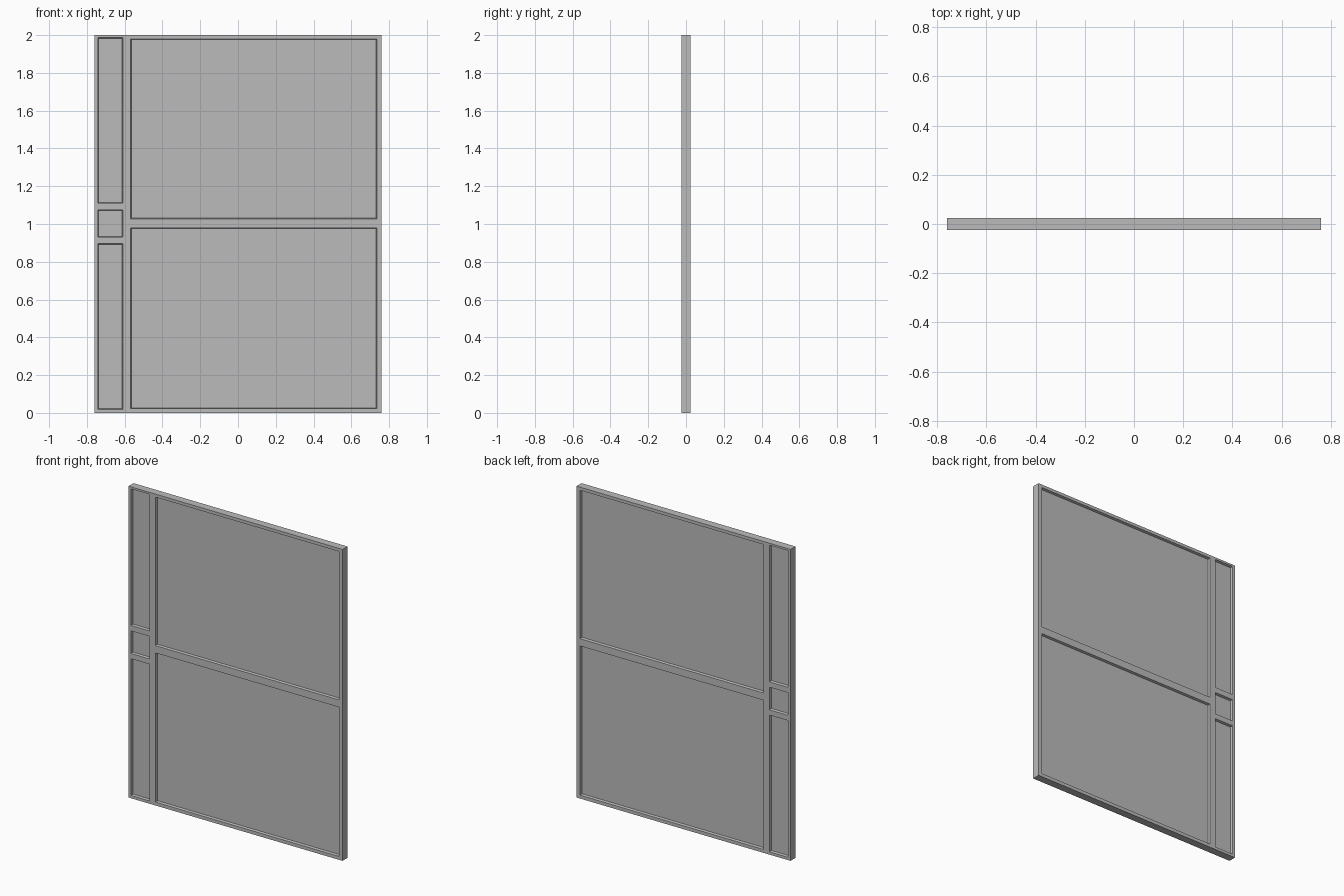
import bpy, bmesh
from mathutils import Vector

if "Cube" in bpy.data.objects:
    bpy.data.objects.remove(bpy.data.objects["Cube"], do_unlink=True)

WIDTH, DEPTH, HEIGHT = 1.52, 0.05, 2.0
RECESS, TAPER = 0.015, 0.004

# Recessed openings as (x range, z ranges)
COLUMNS = [
    ((-0.742, -0.61), [(0.018, 0.896), (0.93, 1.075), (1.11, 1.987)]),
    ((-0.569, 0.735), [(0.022, 0.98), (1.027, 1.98)]),
]

grey = bpy.data.materials.new("plain grey")
grey.use_nodes = True
grey.diffuse_color = (0.5, 0.5, 0.5, 1)
grey.node_tree.nodes["Principled BSDF"].inputs["Base Color"].default_value = (0.5, 0.5, 0.5, 1)


def cut(bm, axis, value):
    point, normal = Vector(), Vector()
    point[axis], normal[axis] = value, 1
    bmesh.ops.bisect_plane(bm, geom=bm.verts[:] + bm.edges[:] + bm.faces[:],
                           plane_co=point, plane_no=normal)


def in_opening(face):
    c = face.calc_center_median()
    return any(x0 < c.x < x1 and any(z0 < c.z < z1 for z0, z1 in rows)
               for (x0, x1), rows in COLUMNS)


# Solid slab, scored along the edges of every opening
bm = bmesh.new()
bmesh.ops.create_cube(bm, size=1)
bmesh.ops.scale(bm, vec=(WIDTH, DEPTH, HEIGHT), verts=bm.verts)
bmesh.ops.translate(bm, vec=(0, 0, HEIGHT / 2), verts=bm.verts)
for x_range, rows in COLUMNS:
    for x in x_range:
        cut(bm, 0, x)
    for z in [z for row in rows for z in row]:
        cut(bm, 2, z)

# Sink the openings on both the front and the back
bm.normal_update()
panels = [f for f in bm.faces if abs(f.normal.y) > 0.9 and in_opening(f)]
bmesh.ops.inset_region(bm, faces=panels, thickness=TAPER, depth=-RECESS,
                       use_even_offset=True, use_boundary=True)

# Merge the flat areas that the scoring left divided
bmesh.ops.dissolve_limit(bm, angle_limit=0.01, verts=bm.verts, edges=bm.edges)
bmesh.ops.recalc_face_normals(bm, faces=bm.faces)

mesh = bpy.data.meshes.new("panelled_door")
bm.to_mesh(mesh)
bm.free()
mesh.materials.append(grey)
door = bpy.data.objects.new("panelled_door", mesh)
bpy.context.collection.objects.link(door)
